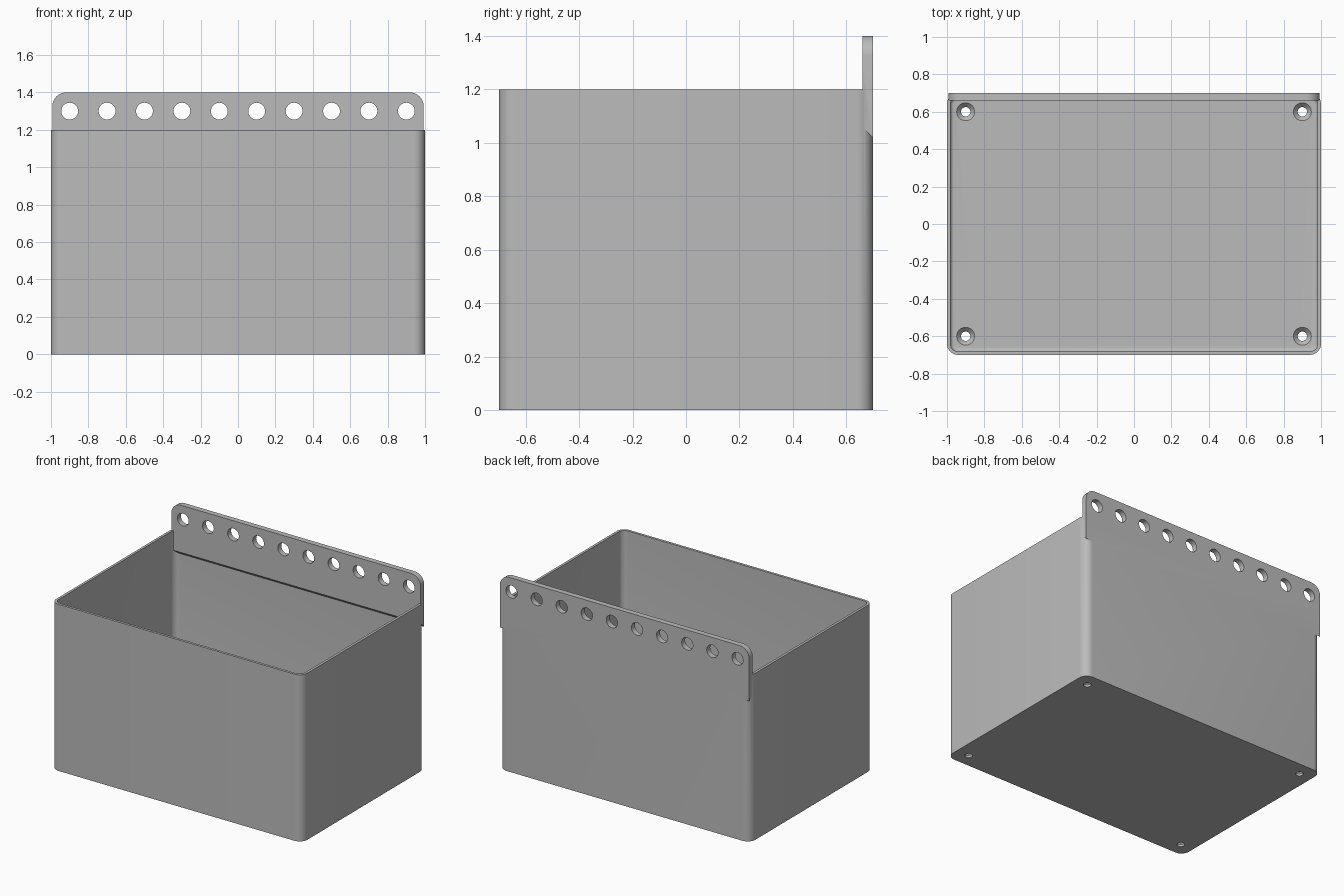
import bpy, bmesh, math
from mathutils import Vector

cube = bpy.data.objects.get("Cube")
if cube:
    bpy.data.objects.remove(cube, do_unlink=True)

grey = bpy.data.materials.new("plain grey")
grey.use_nodes = True
grey.diffuse_color = (0.5, 0.5, 0.5, 1)
grey.node_tree.nodes["Principled BSDF"].inputs["Base Color"].default_value = (0.5, 0.5, 0.5, 1)

HEIGHT, WALL, FLOOR = 1.2, 0.018, 0.04
HALF_X, HALF_Y, CORNER = 1.0, 0.7, 0.06
PLATE_FRONT, PLATE_HALF = 0.66, 0.993


def loft(name, loops):
    """Skin a stack of equal-length closed loops and cap both ends."""
    bm = bmesh.new()
    rings = [[bm.verts.new(p) for p in loop] for loop in loops]
    n = len(rings[0])
    for a, b in zip(rings, rings[1:]):
        for i in range(n):
            j = (i + 1) % n
            bm.faces.new((a[i], a[j], b[j], b[i]))
    bm.faces.new(rings[0])
    bm.faces.new(rings[-1])
    bmesh.ops.recalc_face_normals(bm, faces=bm.faces)
    mesh = bpy.data.meshes.new(name)
    bm.to_mesh(mesh)
    bm.free()
    mesh.materials.append(grey)
    obj = bpy.data.objects.new(name, mesh)
    bpy.context.collection.objects.link(obj)
    return obj


def arc(cx, cy, r, start, steps=8):
    angles = [start + math.pi / 2 * i / steps for i in range(steps + 1)]
    return [(cx + r * math.cos(a), cy + r * math.sin(a)) for a in angles]


def rounded_rect(hx, hy, r, z):
    pts = []
    for k, (sx, sy) in enumerate([(1, 1), (-1, 1), (-1, -1), (1, -1)]):
        pts += arc(sx * (hx - r), sy * (hy - r), r, k * math.pi / 2)
    return [Vector((x, y, z)) for x, y in pts]


def circle(centre, r, axis, n=32):
    out = []
    for i in range(n):
        c, s = r * math.cos(math.tau * i / n), r * math.sin(math.tau * i / n)
        out.append(Vector(centre) + Vector((c, 0, s) if axis == "y" else (c, s, 0)))
    return out


def combine(target, other, operation):
    mod = target.modifiers.new(operation, "BOOLEAN")
    mod.operation, mod.object, mod.solver = operation, other, "EXACT"
    bpy.context.view_layer.objects.active = target
    bpy.ops.object.modifier_apply(modifier=mod.name)
    bpy.data.objects.remove(other, do_unlink=True)


# Bin shell with a filleted cavity
storage_bin = loft("storage_bin", [rounded_rect(HALF_X, HALF_Y, CORNER, z) for z in (0, HEIGHT)])
fillet, cavity_loops = 0.02, []
for i in range(7):
    a = math.pi / 2 * i / 6
    inset = WALL + fillet * (1 - math.sin(a))
    cavity_loops.append(rounded_rect(HALF_X - inset, HALF_Y - inset, CORNER - inset,
                                     FLOOR + fillet * (1 - math.cos(a))))
cavity_loops.append(rounded_rect(HALF_X - WALL, HALF_Y - WALL, CORNER - WALL, HEIGHT + 0.1))
combine(storage_bin, loft("cavity", cavity_loops), "DIFFERENCE")


# Hanging plate along the back, with rounded top corners and a sloped underside
def plate_loop(y, bottom):
    r, top = 0.075, 1.4
    pts = arc(PLATE_HALF - r, top - r, r, 0) + arc(r - PLATE_HALF, top - r, r, math.pi / 2)
    pts += [(-PLATE_HALF, bottom), (PLATE_HALF, bottom)]
    return [Vector((x, y, z)) for x, z in pts]


plate = loft("hanging_plate", [plate_loop(PLATE_FRONT, 1.06), plate_loop(HALF_Y, 1.02)])
combine(storage_bin, plate, "UNION")

# Row of hanging holes
for i in range(10):
    x = -0.9 + 0.2 * i
    hole = loft("hanging_hole", [circle((x, y, 1.3), 0.045, "y") for y in (0.5, 0.9)])
    combine(storage_bin, hole, "DIFFERENCE")

# Countersunk screw holes in the floor
for x in (-0.9, 0.9):
    for y in (-0.6, 0.6):
        steps = [(-0.1, 0.025), (0.015, 0.025), (FLOOR, 0.048), (FLOOR + 0.02, 0.048)]
        hole = loft("screw_hole", [circle((x, y, z), r, "z") for z, r in steps])
        combine(storage_bin, hole, "DIFFERENCE")

# Smooth the rounded corners, keep the edges crisp
bpy.ops.object.select_all(action="DESELECT")
storage_bin.select_set(True)
bpy.context.view_layer.objects.active = storage_bin
bpy.ops.object.shade_smooth_by_angle(angle=math.radians(30))
